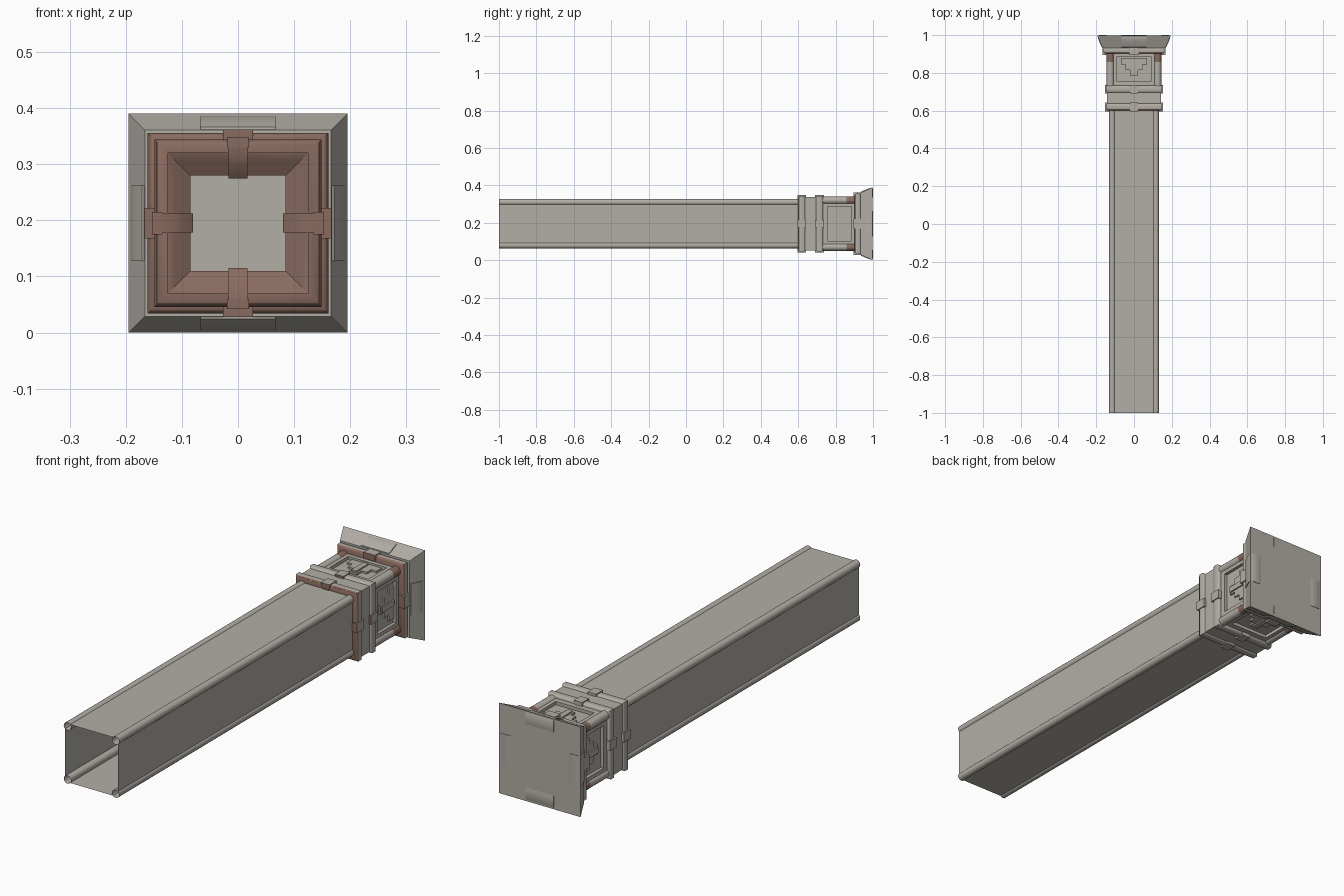
import bpy, bmesh, math

if "Cube" in bpy.data.objects:
    bpy.data.objects.remove(bpy.data.objects["Cube"])

C = 0.195  # height of the column axis


def material(name, rgb):
    m = bpy.data.materials.new(name)
    m.diffuse_color = (*rgb, 1)
    m.use_nodes = True
    m.node_tree.nodes["Principled BSDF"].inputs["Base Color"].default_value = m.diffuse_color
    return m


STONE = material("warm grey stone", (0.45, 0.425, 0.38))
BROWN = material("brown trim", (0.25, 0.145, 0.112))


def turn(x, y, r, k):
    """Point on side k; r is the distance outward from the column axis."""
    c, s = [(1, 0), (0, 1), (-1, 0), (0, -1)][k]
    return (x * c + r * s, y, C - x * s + r * c)


def finish(name, bm, mats, rule=None):
    bmesh.ops.recalc_face_normals(bm, faces=bm.faces)
    bm.normal_update()
    if rule:
        for f in bm.faces:
            f.material_index = 1 if rule(f) else 0
    me = bpy.data.meshes.new(name)
    bm.to_mesh(me)
    bm.free()
    ob = bpy.data.objects.new(name, me)
    bpy.context.collection.objects.link(ob)
    for m in mats:
        me.materials.append(m)
    bpy.ops.object.select_all(action='DESELECT')
    ob.select_set(True)
    bpy.context.view_layer.objects.active = ob
    bpy.ops.object.shade_smooth_by_angle(angle=math.radians(40))
    return ob


def square_band(name, profile, mats, closed=False, cap_end=False, rule=None):
    """Sweep a (y, r) profile round a square."""
    bm = bmesh.new()
    rows = [[bm.verts.new(turn(r, y, r, k)) for k in range(4)] for y, r in profile]
    n = len(rows)
    for i in range(n if closed else n - 1):
        a, b = rows[i], rows[(i + 1) % n]
        for k in range(4):
            j = (k + 1) % 4
            bm.faces.new((a[k], a[j], b[j], b[k]))
    if cap_end:
        bm.faces.new(rows[-1])
    return finish(name, bm, mats, rule)


def side_prisms(name, parts, mats, rule=None):
    """Prisms of a (y, r) profile between x0 and x1, repeated on all four sides."""
    bm = bmesh.new()
    for profile, x0, x1 in parts:
        for k in range(4):
            a = [bm.verts.new(turn(x0, y, r, k)) for y, r in profile]
            b = [bm.verts.new(turn(x1, y, r, k)) for y, r in profile]
            n = len(a)
            bm.faces.new(a)
            bm.faces.new(b)
            for i in range(n):
                j = (i + 1) % n
                bm.faces.new((a[i], a[j], b[j], b[i]))
    return finish(name, bm, mats, rule)


def box(y0, y1, r0, r1):
    return [(y0, r0), (y0, r1), (y1, r1), (y1, r0)]


def corner_tubes(name, centre, radius, y0, y1, mat):
    bm = bmesh.new()
    n = 12
    for k in range(4):
        rows = [[bm.verts.new(turn(centre + radius * math.cos(2 * math.pi * i / n), y,
                                   centre + radius * math.sin(2 * math.pi * i / n), k))
                 for i in range(n)] for y in (y0, y1)]
        for i in range(n):
            j = (i + 1) % n
            bm.faces.new((rows[0][i], rows[0][j], rows[1][j], rows[1][i]))
    return finish(name, bm, [mat])


def faces_front(f):
    return f.normal.y < -0.4


# Hollow shaft: four thin walls between round corner rails
bm = bmesh.new()
for k in range(4):
    bm.faces.new([bm.verts.new(turn(x, y, 0.126, k))
                  for x, y in ((-0.103, -1), (0.103, -1), (0.103, 0.61), (-0.103, 0.61))])
finish("shaft_walls", bm, [STONE])
corner_tubes("shaft_rails", 0.115, 0.0175, -1, 0.61, STONE)


# Collar rings with rounded outer edges and brown front faces
def ring(name, y0, y1, r0, r1, mats, rule):
    b = 0.008
    prof = [(y0, r0), (y0, r1 - b), (y0 + b * 0.4, r1 - b * 0.4), (y0 + b, r1),
            (y1 - b, r1), (y1 - b * 0.4, r1 - b * 0.4), (y1, r1 - b), (y1, r0)]
    square_band(name, prof, mats, True, rule=rule)


ring("lower_collar", 0.60, 0.638, 0.125, 0.149, [STONE, BROWN], faces_front)
ring("upper_collar", 0.695, 0.733, 0.12, 0.149, [STONE], None)
ring("cap_collar", 0.902, 0.935, 0.115, 0.161, [STONE, BROWN], faces_front)
square_band("collar_block", [(0.635, 0.142), (0.70, 0.142)], [STONE])

# Brown funnel inside the collar, visible down the open shaft
square_band("inner_funnel", [(0.602, 0.145), (0.607, 0.13), (0.617, 0.112), (0.633, 0.085)], [BROWN])
side_prisms("inner_clips", [([(0.596, 0.14), (0.598, 0.12), (0.606, 0.10), (0.622, 0.08),
                              (0.634, 0.08), (0.618, 0.11), (0.606, 0.14)], -0.017, 0.017)], [BROWN])

# Clips across the middle of each collar
side_prisms("collar_clips", [(box(0.595, 0.642, 0.135, 0.153), -0.02, 0.02),
                             (box(0.690, 0.737, 0.135, 0.153), -0.02, 0.02),
                             (box(0.896, 0.936, 0.14, 0.167), -0.027, 0.027)],
            [STONE, BROWN], lambda f: f.normal.y < -0.4)

# Neck with corner posts and brown sleeves
square_band("neck_panel", [(0.73, 0.122), (0.905, 0.122)], [STONE])
corner_tubes("neck_posts", 0.125, 0.02, 0.73, 0.86, STONE)
corner_tubes("post_sleeves", 0.125, 0.0205, 0.857, 0.905, BROWN)

# Raised frame and stepped shield ornament on each neck panel
side_prisms("panel_frame", [(box(0.733, 0.757, 0.115, 0.136), -0.11, 0.11),
                            (box(0.884, 0.904, 0.115, 0.136), -0.11, 0.11),
                            (box(0.757, 0.884, 0.115, 0.136), -0.11, -0.092),
                            (box(0.757, 0.884, 0.115, 0.136), 0.092, 0.11)], [STONE])
steps = [(0.845, 0.88, 0.07), (0.815, 0.845, 0.045), (0.785, 0.815, 0.02)]
side_prisms("shield_ornament", [(box(y0, y1, 0.12, 0.130), -w, w) for y0, y1, w in steps]
            + [(box(0.79, 0.875, 0.12, 0.136), -0.012, 0.012)], [STONE])

# Flared cap closed by a flat end plate
square_band("flared_cap", [(0.933, 0.13), (0.933, 0.166), (0.998, 0.195)], [STONE], cap_end=True)

# Rounded pads wrapping the cap edges
side_prisms("cap_pads", [([(0.935, 0.160), (0.936, 0.171), (0.955, 0.180), (0.975, 0.188),
                           (0.988, 0.191), (0.997, 0.190), (1.0, 0.184), (1.0, 0.15),
                           (0.998, 0.137), (0.98, 0.14)], -0.067, 0.067)], [STONE])
